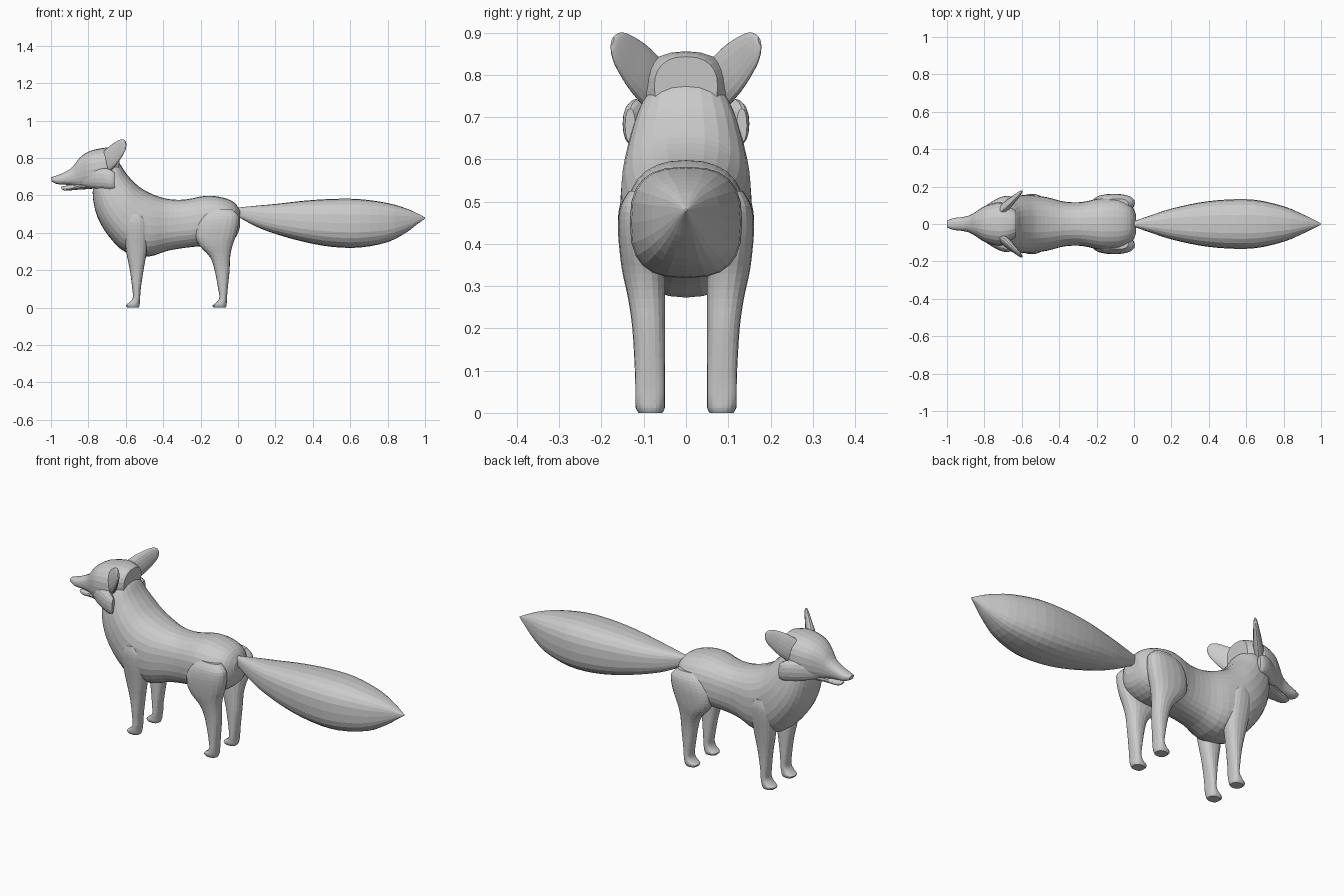
import bpy, bmesh, math
from mathutils import Vector


def blend(a, b, c, d, t):
    # Catmull-Rom interpolation between b and c
    return 0.5 * (2 * b + (c - a) * t + (2 * a - 5 * b + 4 * c - d) * t * t
                  + (3 * b - a - 3 * c + d) * t ** 3)


def loft(name, sections, sides=24, steps=3, power=2.4, mirror=False):
    """Skin rounded-square rings; each section is (centre, half axis, half axis)."""
    rings = []
    n = len(sections)
    for i in range(n - 1):
        p = [sections[min(max(i + k, 0), n - 1)] for k in (-1, 0, 1, 2)]
        for s in range(steps):
            rings.append([blend(*(q[j] for q in p), s / steps) for j in range(3)])
    rings.append(sections[-1])

    bm = bmesh.new()
    loops = []
    for centre, a, b in rings:
        loop = []
        for k in range(sides):
            ang = 2 * math.pi * k / sides
            c, s = math.cos(ang), math.sin(ang)
            c = math.copysign(abs(c) ** (2 / power), c)
            s = math.copysign(abs(s) ** (2 / power), s)
            loop.append(bm.verts.new(centre + a * c + b * s))
        loops.append(loop)
    for r0, r1 in zip(loops, loops[1:]):
        for k in range(sides):
            m = (k + 1) % sides
            bm.faces.new((r0[k], r0[m], r1[m], r1[k]))
    bm.faces.new(loops[0])
    bm.faces.new(loops[-1])
    bmesh.ops.recalc_face_normals(bm, faces=bm.faces)
    mesh = bpy.data.meshes.new(name)
    bm.to_mesh(mesh)
    bm.free()
    obj = bpy.data.objects.new(name, mesh)
    bpy.context.collection.objects.link(obj)
    if mirror:
        mod = obj.modifiers.new("Mirror", 'MIRROR')
        mod.use_axis = (False, True, False)
        mod.use_mirror_merge = False
    return obj


def spine(rows):
    # rows: top x, top z, bottom x, bottom z, half width
    out = []
    for tx, tz, bx, bz, w in rows:
        top, bot = Vector((tx, 0, tz)), Vector((bx, 0, bz))
        out.append(((top + bot) / 2, Vector((0, w, 0)), (top - bot) / 2))
    return out


def column(rows):
    # rows: z, x min, x max, y min, y max
    return [(Vector(((x0 + x1) / 2, (y0 + y1) / 2, z)),
             Vector(((x1 - x0) / 2, 0, 0)), Vector((0, (y1 - y0) / 2, 0)))
            for z, x0, x1, y0, y1 in rows]


# Torso and neck
loft("body", spine([
    (0.01, 0.52, 0.012, 0.44, 0.05),
    (-0.02, 0.562, -0.01, 0.38, 0.10),
    (-0.08, 0.588, -0.08, 0.335, 0.135),
    (-0.17, 0.598, -0.18, 0.33, 0.138),
    (-0.28, 0.578, -0.28, 0.32, 0.117),
    (-0.37, 0.58, -0.38, 0.303, 0.12),
    (-0.45, 0.603, -0.48, 0.273, 0.143),
    (-0.52, 0.64, -0.60, 0.295, 0.155),
    (-0.565, 0.68, -0.69, 0.38, 0.153),
    (-0.60, 0.72, -0.75, 0.48, 0.14),
    (-0.625, 0.76, -0.775, 0.58, 0.122),
    (-0.65, 0.79, -0.775, 0.66, 0.10)]), sides=28)

# Bushy tail
loft("tail", spine([
    (0.0, 0.535, 0.0, 0.485, 0.015),
    (0.1, 0.545, 0.1, 0.432, 0.05),
    (0.2, 0.554, 0.2, 0.394, 0.082),
    (0.35, 0.571, 0.35, 0.352, 0.115),
    (0.5, 0.581, 0.5, 0.325, 0.131),
    (0.65, 0.58, 0.65, 0.321, 0.129),
    (0.8, 0.559, 0.8, 0.350, 0.095),
    (0.9, 0.53, 0.9, 0.402, 0.053),
    (0.96, 0.503, 0.96, 0.447, 0.024),
    (1.0, 0.482, 1.0, 0.476, 0.003)]), power=2.7)

# Head with muzzle
loft("head", spine([
    (-1.0, 0.697, -0.996, 0.673, 0.018),
    (-0.97, 0.706, -0.965, 0.660, 0.031),
    (-0.93, 0.722, -0.92, 0.657, 0.036),
    (-0.885, 0.752, -0.88, 0.652, 0.045),
    (-0.845, 0.803, -0.845, 0.64, 0.066),
    (-0.79, 0.838, -0.79, 0.637, 0.10),
    (-0.71, 0.855, -0.71, 0.64, 0.115),
    (-0.655, 0.852, -0.665, 0.67, 0.09),
    (-0.63, 0.843, -0.64, 0.70, 0.075)]))

# Lower jaw
loft("lower_jaw", spine([
    (-0.947, 0.645, -0.942, 0.632, 0.012),
    (-0.92, 0.652, -0.92, 0.625, 0.026),
    (-0.86, 0.665, -0.86, 0.63, 0.042),
    (-0.78, 0.68, -0.78, 0.635, 0.075)]), sides=16)

# Cheek ruffs: x, y centre, half thickness, z centre, half height
loft("cheek", [(Vector((x, y, z)), Vector((0, hy, 0)), Vector((0, 0, hz)))
               for x, y, hy, z, hz in [
                   (-0.84, 0.04, 0.018, 0.685, 0.03),
                   (-0.78, 0.075, 0.032, 0.69, 0.05),
                   (-0.72, 0.105, 0.036, 0.69, 0.056),
                   (-0.68, 0.124, 0.026, 0.684, 0.052),
                   (-0.658, 0.132, 0.012, 0.68, 0.04)]],
     sides=16, power=2.2, mirror=True)

# Ears: flattened blades leaning up, back and outward
base, tip = Vector((-0.70, 0.080, 0.782)), Vector((-0.600, 0.174, 0.880))
wide = Vector((0.022, 0.035, -0.115)).normalized()
thin = wide.cross(tip - base).normalized()
loft("ear", [(base.lerp(tip, t), wide * w, thin * d) for t, w, d in [
    (0.0, 0.062, 0.026), (0.3, 0.060, 0.022), (0.55, 0.053, 0.017),
    (0.8, 0.041, 0.012), (0.94, 0.026, 0.008), (1.0, 0.010, 0.004)]],
     sides=16, power=2.0, mirror=True)

# Front legs with paws
loft("front_leg", column([
    (0.0, -0.592, -0.53, 0.056, 0.112),
    (0.012, -0.60, -0.526, 0.05, 0.119),
    (0.03, -0.578, -0.525, 0.05, 0.12),
    (0.055, -0.562, -0.523, 0.05, 0.12),
    (0.1, -0.565, -0.52, 0.05, 0.121),
    (0.2, -0.578, -0.505, 0.05, 0.127),
    (0.3, -0.598, -0.488, 0.05, 0.14),
    (0.4, -0.61, -0.482, 0.06, 0.156),
    (0.46, -0.608, -0.487, 0.07, 0.161),
    (0.50, -0.585, -0.51, 0.08, 0.155)]), sides=20, mirror=True)

# Hind legs with haunches and paws
loft("hind_leg", column([
    (0.0, -0.128, -0.066, 0.056, 0.112),
    (0.012, -0.136, -0.061, 0.05, 0.119),
    (0.03, -0.112, -0.06, 0.05, 0.12),
    (0.055, -0.10, -0.059, 0.05, 0.12),
    (0.1, -0.106, -0.055, 0.05, 0.121),
    (0.2, -0.125, -0.045, 0.05, 0.127),
    (0.27, -0.15, -0.042, 0.05, 0.137),
    (0.33, -0.205, -0.030, 0.05, 0.15),
    (0.38, -0.226, -0.012, 0.055, 0.157),
    (0.44, -0.218, 0.002, 0.06, 0.161),
    (0.49, -0.19, 0.002, 0.07, 0.155),
    (0.525, -0.15, -0.03, 0.08, 0.135)]), sides=20, mirror=True)
